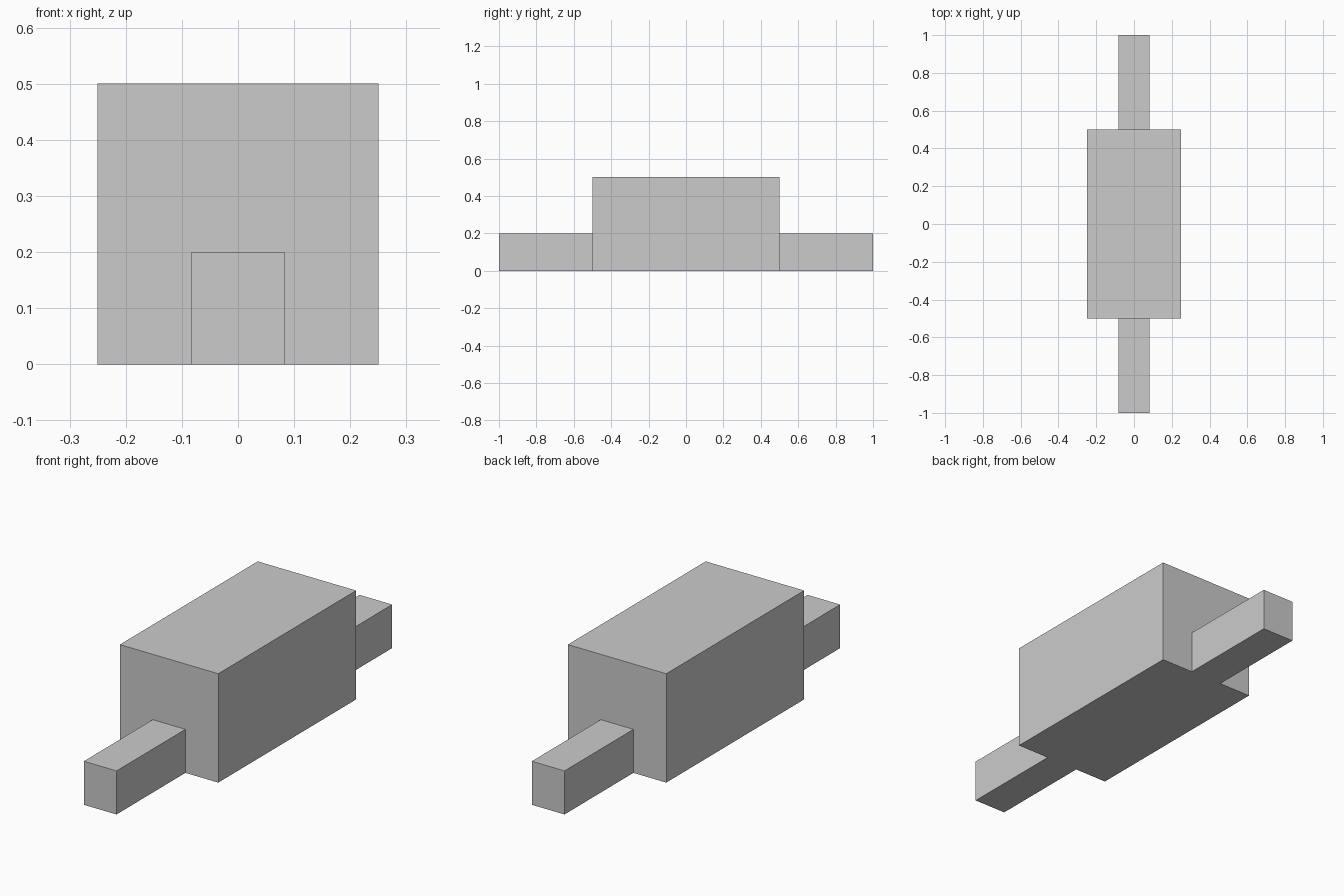
import bpy

if "Cube" in bpy.data.objects:
    bpy.data.objects.remove(bpy.data.objects["Cube"])


def box(name, size, location):
    """Box with its base at the given location."""
    x, y, z = location
    bpy.ops.mesh.primitive_cube_add(size=1, location=(x, y, z + size[2] / 2))
    obj = bpy.context.object
    obj.name = name
    obj.scale = size
    bpy.ops.object.transform_apply(location=False, rotation=False, scale=True)
    return obj


# Main block
box("body", (0.5, 1.0, 0.5), (0, 0, 0))

# Narrow bars at both ends, flush with the base
for name, side in (("front_bar", -1), ("back_bar", 1)):
    box(name, (0.166, 0.5, 0.2), (0, side * 0.75, 0))
